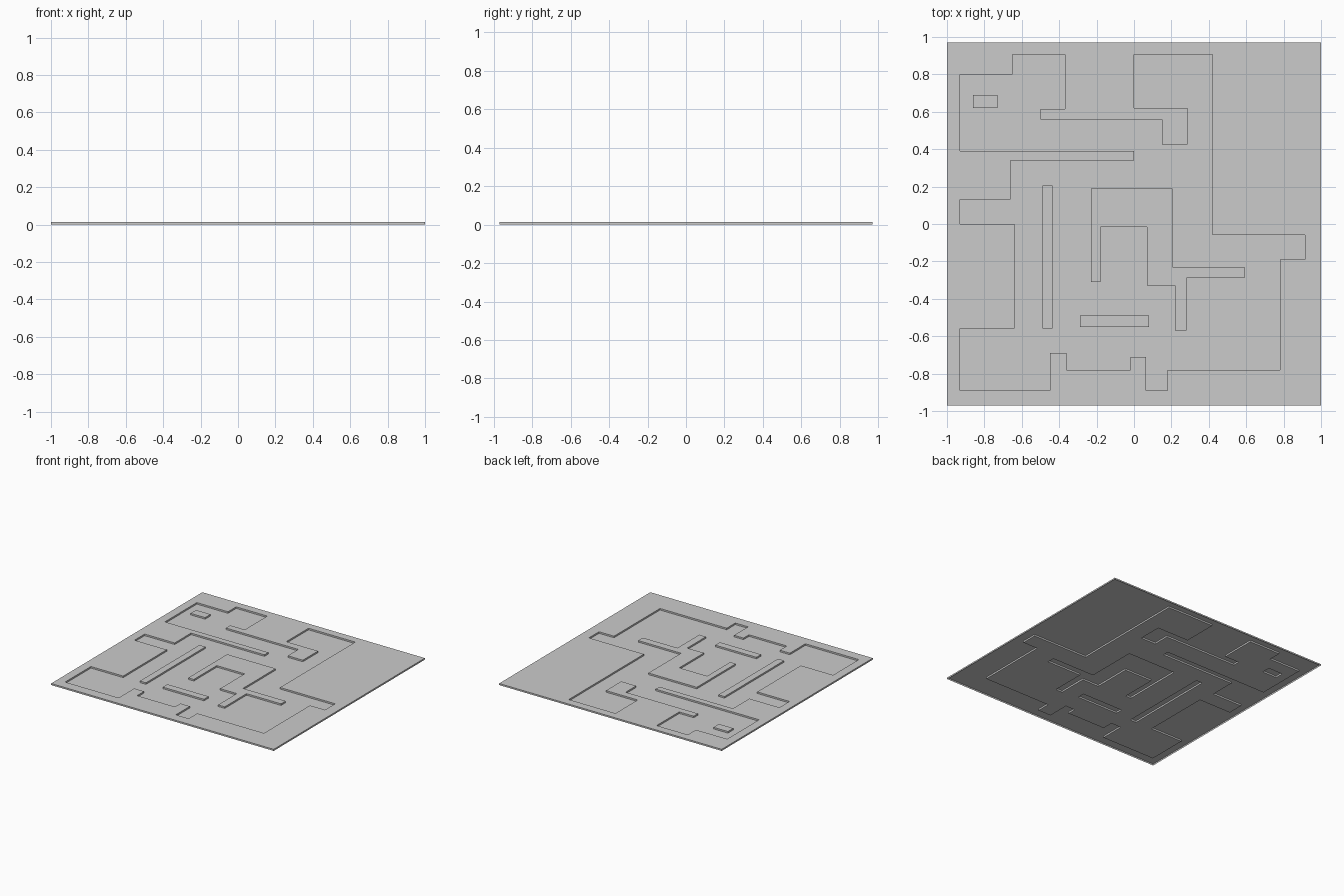
import bpy, bmesh

if "Cube" in bpy.data.objects:
    bpy.data.objects.remove(bpy.data.objects["Cube"])

W, D, H = 1.0, 0.97, 0.013   # half width, half depth, wall height

# Outline of the sunken floor (rooms, corridors and doorways)
FLOOR = [(-.93, -.89), (-.45, -.89), (-.45, -.69), (-.36, -.69), (-.36, -.78),
         (-.02, -.78), (-.02, -.71), (.065, -.71), (.065, -.89), (.18, -.89),
         (.18, -.78), (.78, -.78), (.78, -.19), (.915, -.19), (.915, -.06),
         (.42, -.06), (.42, .905), (0, .905), (0, .62), (.285, .62),
         (.285, .425), (.15, .425), (.15, .56), (-.5, .56), (-.5, .615),
         (-.37, .615), (-.37, .905), (-.65, .905), (-.65, .80), (-.93, .80),
         (-.93, .39), (0, .39), (0, .34), (-.66, .34), (-.66, .13),
         (-.93, .13), (-.93, 0), (-.64, 0), (-.64, -.56), (-.93, -.56)]


def rect(x0, x1, y0, y1):
    return [(x0, y0), (x1, y0), (x1, y1), (x0, y1)]


# Raised islands standing on the floor
ISLANDS = [
    rect(-.86, -.73, .62, .69),
    rect(-.49, -.435, -.56, .205),
    rect(-.29, .08, -.55, -.49),
    [(-.23, .19), (-.23, -.31), (-.18, -.31), (-.18, -.015), (.07, -.015),
     (.07, -.33), (.22, -.33), (.22, -.57), (.28, -.57), (.28, -.29),
     (.59, -.29), (.59, -.23), (.205, -.23), (.205, .19)],
]


def inside(x, y, poly):
    hit = False
    for (x0, y0), (x1, y1) in zip(poly, poly[1:] + poly[:1]):
        if (y0 > y) != (y1 > y) and x < x0 + (y - y0) * (x1 - x0) / (y1 - y0):
            hit = not hit
    return hit


# Split the sheet along every wall line, then give each cell its level
points = FLOOR + [p for isl in ISLANDS for p in isl] + [(-W, -D), (W, D)]
xs = sorted({p[0] for p in points})
ys = sorted({p[1] for p in points})
nx, ny = len(xs) - 1, len(ys) - 1


def level(i, j):
    if not (0 <= i < nx and 0 <= j < ny):
        return 0.0
    x, y = (xs[i] + xs[i + 1]) / 2, (ys[j] + ys[j + 1]) / 2
    low = inside(x, y, FLOOR) and not any(inside(x, y, s) for s in ISLANDS)
    return 0.0 if low else H


bm = bmesh.new()


def quad(*cos):
    bm.faces.new([bm.verts.new(c) for c in cos])


for i in range(nx + 1):
    for j in range(ny + 1):
        z, zl, zb = level(i, j), level(i - 1, j), level(i, j - 1)
        x, y = xs[i], ys[j]
        # Flat cell, raised or sunken
        if i < nx and j < ny:
            X, Y = xs[i + 1], ys[j + 1]
            quad((x, y, z), (X, y, z), (X, Y, z), (x, Y, z))
        # Wall on the left side of the cell
        if z != zl:
            quad((x, y, zl), (x, y, z), (x, ys[j + 1], z), (x, ys[j + 1], zl))
            if z > zl:
                bm.faces.ensure_lookup_table()
                bm.faces[-1].normal_flip()
                bm.faces[-1].normal_flip()
        # Wall on the near side of the cell
        if z != zb:
            quad((x, y, zb), (xs[i + 1], y, zb), (xs[i + 1], y, z), (x, y, z))

bmesh.ops.remove_doubles(bm, verts=bm.verts, dist=1e-5)
bmesh.ops.recalc_face_normals(bm, faces=bm.faces)
bm.faces.ensure_lookup_table()
bm.normal_update()
if max(bm.faces, key=lambda f: abs(f.normal.z)).normal.z < 0:
    bmesh.ops.reverse_faces(bm, faces=bm.faces)

mesh = bpy.data.meshes.new("floor_plan_relief")
bm.to_mesh(mesh)
bm.free()
obj = bpy.data.objects.new("floor_plan_relief", mesh)
bpy.context.collection.objects.link(obj)
